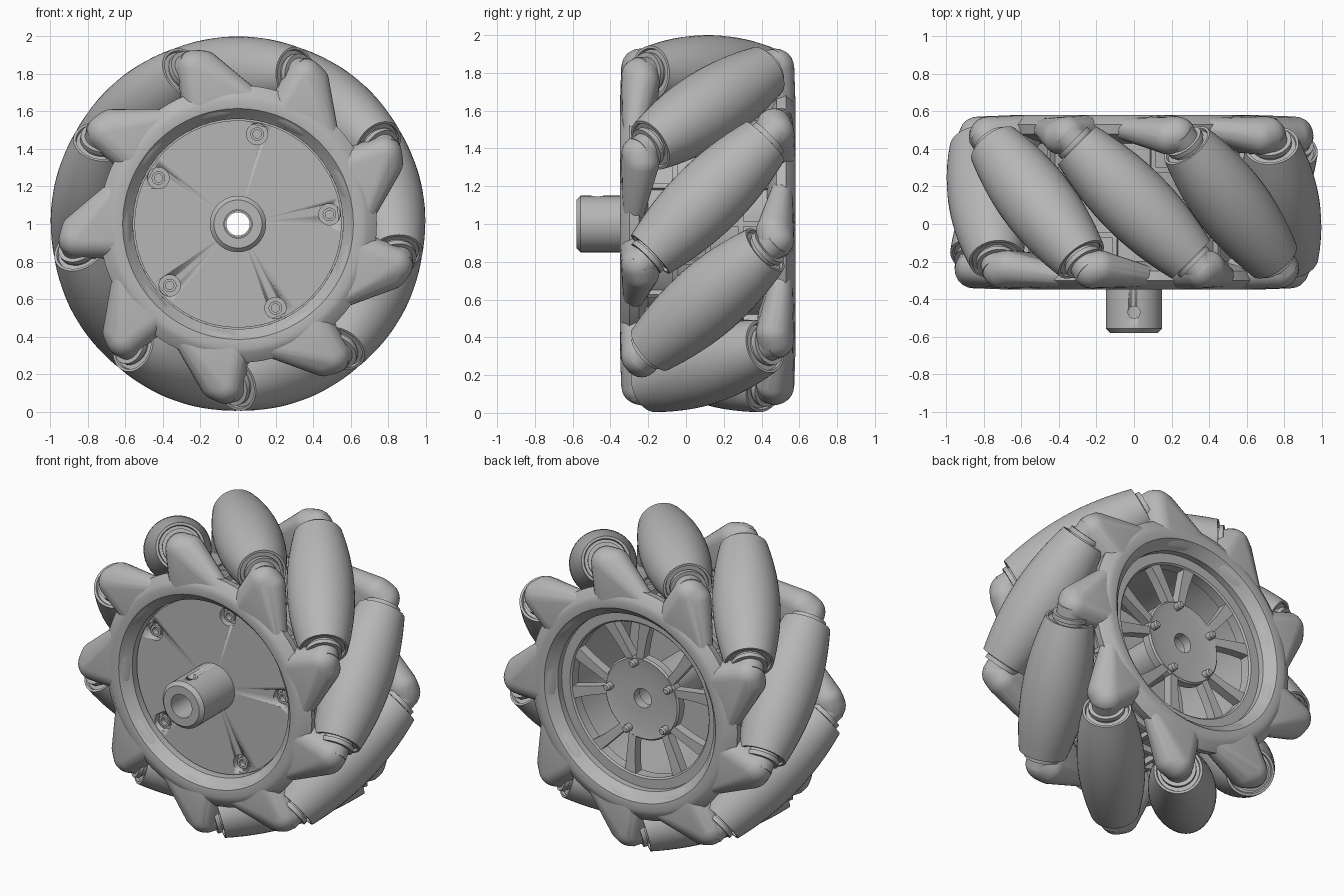
import bpy, bmesh
from math import sin, cos, pi, radians, sqrt
from mathutils import Matrix, Vector

if "Cube" in bpy.data.objects:
    bpy.data.objects.remove(bpy.data.objects["Cube"], do_unlink=True)

grey = bpy.data.materials.new("plain grey")
grey.use_nodes = True
GREY = (0.47, 0.47, 0.47, 1)
grey.diffuse_color = GREY
grey.node_tree.nodes["Principled BSDF"].inputs["Base Color"].default_value = GREY

MID = 0.115          # middle of the wheel width
COUNT = 9            # rollers
AXLE = 0.8           # distance of roller axis from wheel axis
WHEEL = Matrix.Translation((0, 0, 1)) @ Matrix.Rotation(-pi / 2, 4, 'X')
# half turn that carries the front plate onto the back
FLIP = Matrix.Translation((0, 2 * MID, 0)) @ Matrix.Rotation(pi, 4, 'Z')


def polar(r, degrees, y):
    a = radians(degrees)
    return Vector((r * cos(a), y, 1 + r * sin(a)))


def finish(name, bm, matrix=Matrix(), angle=35):
    bmesh.ops.transform(bm, matrix=matrix, verts=bm.verts)
    bmesh.ops.recalc_face_normals(bm, faces=bm.faces)
    mesh = bpy.data.meshes.new(name)
    bm.to_mesh(mesh)
    bm.free()
    mesh.materials.append(grey)
    mesh.shade_smooth()
    mesh.set_sharp_from_angle(angle=radians(angle))
    ob = bpy.data.objects.new(name, mesh)
    bpy.context.collection.objects.link(ob)
    return ob


def lathe(name, profile, matrix=WHEEL, steps=72, closed=True):
    """Turn (radius, height) points about local z; open profiles get end caps."""
    bm = bmesh.new()
    rings = [[bm.verts.new((r * cos(2 * pi * i / steps), r * sin(2 * pi * i / steps), h))
              for i in range(steps)] for r, h in profile]
    pairs = list(zip(rings, rings[1:]))
    if closed:
        pairs.append((rings[-1], rings[0]))
    else:
        bm.faces.new(rings[0])
        bm.faces.new(rings[-1])
    for a, b in pairs:
        for i in range(steps):
            j = (i + 1) % steps
            bm.faces.new((a[i], a[j], b[j], b[i]))
    return finish(name, bm, matrix)


def hull(name, balls, matrix=Matrix()):
    """Smooth skin around several (centre, radius) balls."""
    bm = bmesh.new()
    for centre, radius in balls:
        bmesh.ops.create_icosphere(bm, subdivisions=3, radius=radius,
                                   matrix=Matrix.Translation(centre))
    bmesh.ops.delete(bm, geom=bm.faces[:] + bm.edges[:], context='EDGES_FACES')
    bm2 = bmesh.new()
    for v in bm.verts:
        bm2.verts.new(v.co)
    bm.free()
    bmesh.ops.convex_hull(bm2, input=bm2.verts[:])
    bmesh.ops.delete(bm2, geom=[v for v in bm2.verts if not v.link_faces], context='VERTS')
    return finish(name, bm2, matrix, 50)


def at(r, degrees, y):
    """Local z along the wheel axis, at a place on the wheel."""
    return Matrix.Translation(polar(r, degrees, y)) @ Matrix.Rotation(-pi / 2, 4, 'X')


def cut(target, cutter):
    cutter.hide_render = True
    cutter.hide_set(True)
    cutter.display_type = 'WIRE'
    mod = target.modifiers.new("hole", 'BOOLEAN')
    mod.operation = 'DIFFERENCE'
    mod.solver = 'EXACT'
    mod.object = cutter


# rollers: barrels whose swept outline is the round wheel
HALF = 0.43
barrel = [(1 - sqrt(AXLE ** 2 + s * s / 2), s)
          for s in (HALF * (i / 8 - 1) for i in range(17))]
end = [(0.085, 0.52), (0.085, 0.462), (0.108, 0.462), (0.108, 0.435),
       (0.095, 0.435), (0.095, 0.415), (0.125, 0.415), (0.13, HALF)]
profile = [(r, -s) for r, s in end] + barrel + end[::-1]
for k in range(COUNT):
    angle = 10 + 360 / COUNT * k
    a = radians(angle)
    axis = Vector((-sin(a), 1, cos(a))).normalized()
    turn = axis.to_track_quat('Z', 'Y').to_matrix().to_4x4()
    lathe(f"roller_{k + 1}", profile, Matrix.Translation(polar(AXLE, angle, MID)) @ turn,
          40, closed=False)

# side plates: bevelled ring with hooked lobes that hold the roller ends
ring = [(0.615, -0.345), (0.66, -0.35), (0.69, -0.34), (0.74, -0.3), (0.73, -0.25),
        (0.67, -0.22), (0.56, -0.2), (0.56, -0.285), (0.575, -0.3)]
for side, place in (("front", Matrix()), ("back", FLIP)):
    lathe(side + "_ring", ring, place @ WHEEL, 90)
    for k in range(COUNT):
        tip = 10 + 360 / COUNT * k - 24.5
        hull(f"{side}_lobe_{k + 1}", [
            (polar(0.86, tip, -0.243), 0.1),
            (polar(0.85, tip - 3, -0.235), 0.095),
            (polar(0.66, tip + 2, -0.25), 0.1),
            (polar(0.66, tip - 24, -0.283), 0.05)], place)

# inner drum with flanges and axial ribs
lathe("drum", [(0.535, -0.22), (0.56, -0.22), (0.56, 0.45), (0.535, 0.45)])
for n, y in enumerate((-0.06, MID, 0.29)):
    lathe(f"drum_flange_{n + 1}", [(0.55, y - 0.015), (0.6, y - 0.015),
                                   (0.6, y + 0.015), (0.55, y + 0.015)])
bm = bmesh.new()
for k in range(2 * COUNT):
    m = Matrix.Rotation(-2 * pi * k / (2 * COUNT), 4, 'Y')
    bmesh.ops.create_cube(bm, size=1, matrix=m @ Matrix.Translation((0.57, MID, 0))
                          @ Matrix.Diagonal((0.05, 0.64, 0.025, 1)))
finish("drum_ribs", bm, Matrix.Translation((0, 0, 1)))

# front disc with sunken screws
disc = lathe("front_disc", [(0.07, -0.25), (0.552, -0.25), (0.552, -0.19), (0.07, -0.19)])
bolt_angles = [6 + 72 * k for k in range(5)]
for k, angle in enumerate(bolt_angles):
    cutter = lathe(f"screw_hole_cutter_{k + 1}", [(0.057, -0.05), (0.057, 0.045)],
                   at(0.49, angle, -0.25), 24, closed=False)
    cut(disc, cutter)
    lathe(f"front_screw_{k + 1}", [(0.022, 0.05), (0.022, 0.012), (0.036, 0.012), (0.036, 0.05)],
          at(0.49, angle, -0.25), 24)

# drive shaft with bore and set screw hole
shaft = lathe("shaft", [(0.075, -0.58), (0.128, -0.58), (0.15, -0.558), (0.15, -0.2),
                        (0.075, -0.2)], steps=48)
cut(shaft, lathe("set_screw_cutter", [(0.032, 0.05), (0.032, 0.25)],
                 Matrix.Translation((0, -0.47, 1)), 24, closed=False))
lathe("inner_sleeve", [(0.075, -0.2), (0.13, -0.2), (0.13, 0.42), (0.075, 0.42)], steps=48)

# back rim: hub, outer ring and five pairs of curved spokes
lathe("back_hub", [(0.062, 0.445), (0.2, 0.445), (0.255, 0.455), (0.265, 0.445),
                   (0.265, 0.395), (0.062, 0.385)])
lathe("back_rim_ring", [(0.49, 0.4), (0.49, 0.465), (0.5, 0.475), (0.56, 0.475), (0.56, 0.4)])
bm = bmesh.new()
for angle in bolt_angles:
    for s in (-1, 1):
        last = None
        for i in range(9):
            t = i / 8
            r = 0.23 + 0.28 * t
            mid = angle + s * (6 + 10 * t ** 0.6)
            wide = 57.3 * (0.026 + 0.014 * t * t) / r
            y = 0.45 + 0.018 * t
            loop = [bm.verts.new(polar(r, mid + da * wide, yy))
                    for da, yy in ((-1, y), (1, y), (1, y - 0.06), (-1, y - 0.06))]
            if last:
                for j in range(4):
                    n = (j + 1) % 4
                    bm.faces.new((last[j], last[n], loop[n], loop[j]))
            else:
                bm.faces.new(loop)
            last = loop
        bm.faces.new(last)
finish("back_spokes", bm)
for k, angle in enumerate(bolt_angles):
    lathe(f"back_bolt_{k + 1}", [(0.024, -0.03), (0.024, 0.035), (0.016, 0.045)],
          at(0.23, angle, 0.45), 16, closed=False)
